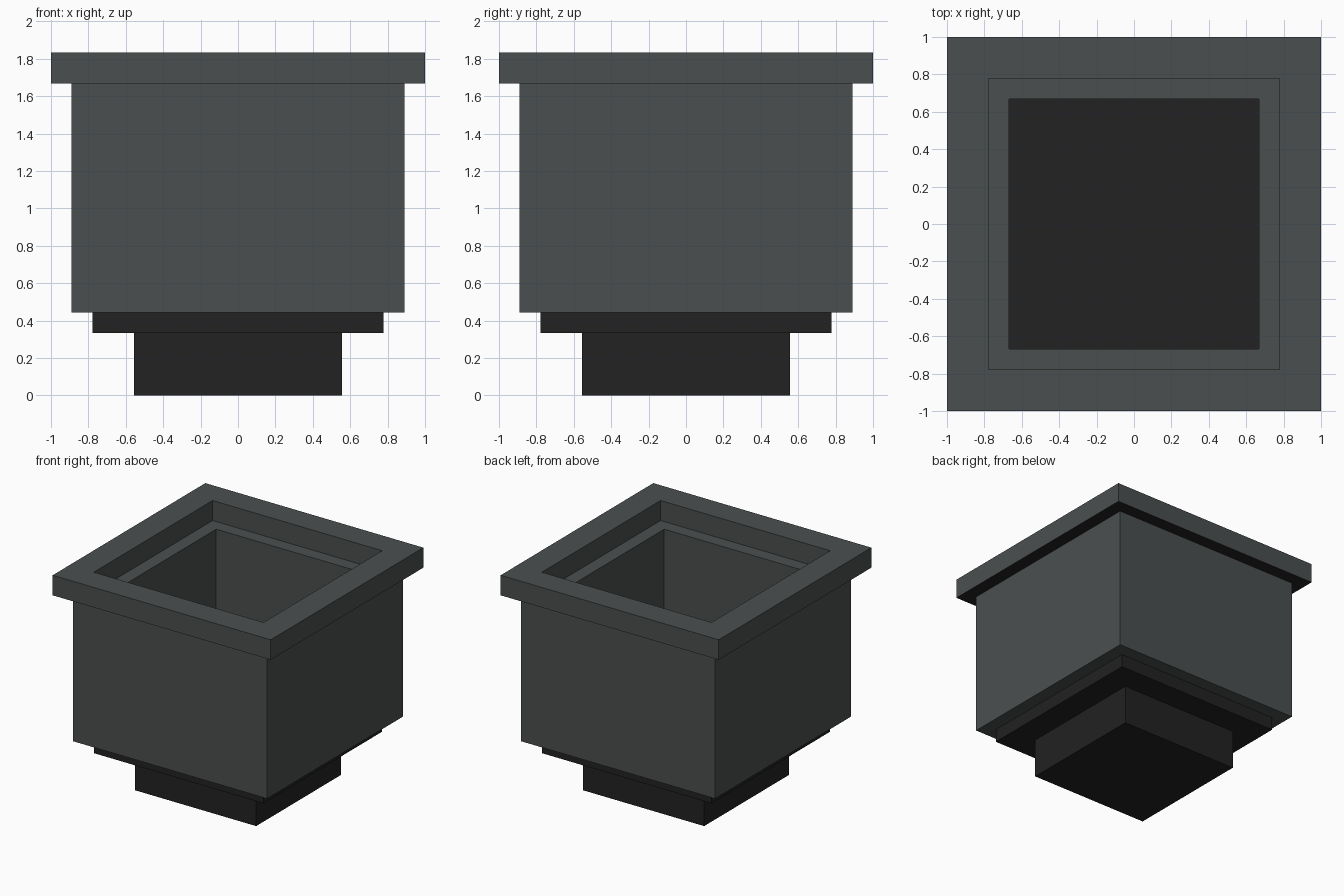
import bpy
import bmesh

cube = bpy.data.objects.get("Cube")
if cube:
    bpy.data.objects.remove(cube, do_unlink=True)


def make_material(name, rgb):
    mat = bpy.data.materials.new(name)
    mat.use_nodes = True
    mat.diffuse_color = (*rgb, 1)
    mat.node_tree.nodes["Principled BSDF"].inputs["Base Color"].default_value = (*rgb, 1)
    return mat


iron = make_material("iron grey", (0.070, 0.078, 0.078))
dark = make_material("dark iron", (0.016, 0.016, 0.016))


def finish(name, bm, materials):
    bmesh.ops.recalc_face_normals(bm, faces=bm.faces)
    mesh = bpy.data.meshes.new(name)
    bm.to_mesh(mesh)
    bm.free()
    for mat in materials:
        mesh.materials.append(mat)
    obj = bpy.data.objects.new(name, mesh)
    bpy.context.collection.objects.link(obj)
    return obj


def square_loop(bm, half, z):
    corners = ((-1, -1), (1, -1), (1, 1), (-1, 1))
    return [bm.verts.new((x * half, y * half, z)) for x, y in corners]


def square_frame(name, outer, inner, bottom, top, materials):
    """Square ring swept from a rectangular wall section."""
    bm = bmesh.new()
    section = ((outer, bottom), (outer, top), (inner, top), (inner, bottom))
    loops = [square_loop(bm, half, z) for half, z in section]
    for a, b in zip(loops, loops[1:] + loops[:1]):
        for i in range(4):
            j = (i + 1) % 4
            bm.faces.new((a[i], a[j], b[j], b[i]))
    return finish(name, bm, materials)


def square_block(name, half, bottom, top, materials):
    bm = bmesh.new()
    low, high = square_loop(bm, half, bottom), square_loop(bm, half, top)
    bm.faces.new(low)
    bm.faces.new(high)
    for i in range(4):
        j = (i + 1) % 4
        bm.faces.new((low[i], low[j], high[j], high[i]))
    return finish(name, bm, materials)


# Overhanging rim, dark on its underside
rim = square_frame("rim", 1.0, 0.778, 1.667, 1.833, [iron, dark])
for face in rim.data.polygons:
    if face.normal.z < -0.5:
        face.material_index = 1

# Thick-walled bowl, leaving a ledge inside the rim
square_frame("bowl_walls", 0.889, 0.667, 0.444, 1.667, [iron])

# Floor plate closing the bowl, and the spout below it
square_block("floor_plate", 0.778, 0.333, 0.444, [dark])
square_block("spout", 0.556, 0.0, 0.333, [dark])
